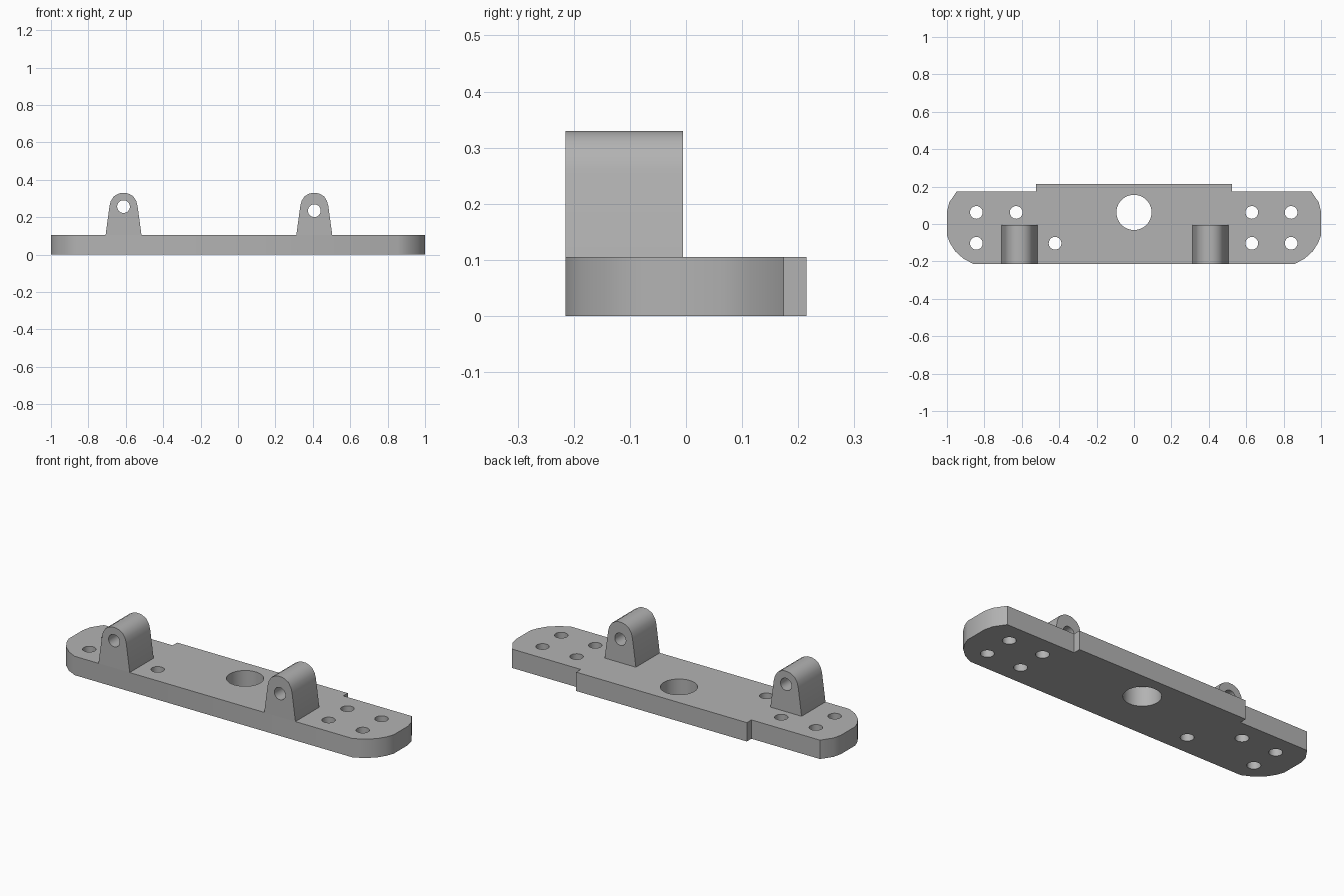
import bpy
import bmesh
import math
from mathutils import Matrix

if "Cube" in bpy.data.objects:
    bpy.data.objects.remove(bpy.data.objects["Cube"])

GREY = (0.45, 0.45, 0.45, 1)
THICK = 0.105
FRONT, BACK = -0.215, 0.215
HOLE_R = 0.034

metal = bpy.data.materials.new("plain grey")
metal.use_nodes = True
metal.diffuse_color = GREY
metal.node_tree.nodes["Principled BSDF"].inputs["Base Color"].default_value = GREY


def prism(name, points, depth):
    """Extrude a closed xy outline upward by depth."""
    bm = bmesh.new()
    face = bm.faces.new([bm.verts.new((x, y, 0)) for x, y in points])
    top = bmesh.ops.extrude_face_region(bm, geom=[face])["geom"]
    verts = [v for v in top if isinstance(v, bmesh.types.BMVert)]
    bmesh.ops.translate(bm, verts=verts, vec=(0, 0, depth))
    bmesh.ops.recalc_face_normals(bm, faces=bm.faces)
    mesh = bpy.data.meshes.new(name)
    bm.to_mesh(mesh)
    bm.free()
    mesh.materials.append(metal)
    obj = bpy.data.objects.new(name, mesh)
    bpy.context.collection.objects.link(obj)
    return obj


def drill(obj, holes):
    """Cut round holes (x, y, radius) through the local z of obj."""
    bm = bmesh.new()
    for x, y, r in holes:
        bmesh.ops.create_cone(bm, cap_ends=True, segments=40, radius1=r, radius2=r,
                              depth=2, matrix=Matrix.Translation((x, y, 0)))
    mesh = bpy.data.meshes.new("drill")
    bm.to_mesh(mesh)
    bm.free()
    mesh.materials.append(metal)
    cutter = bpy.data.objects.new("drill", mesh)
    bpy.context.collection.objects.link(cutter)
    cutter.hide_render = True
    mod = obj.modifiers.new("holes", "BOOLEAN")
    mod.operation, mod.solver, mod.object = "DIFFERENCE", "EXACT", cutter
    bpy.ops.object.select_all(action="DESELECT")
    bpy.context.view_layer.objects.active = obj
    obj.select_set(True)
    bpy.ops.object.modifier_apply(modifier=mod.name)
    bpy.data.objects.remove(cutter)
    bpy.ops.object.shade_smooth_by_angle(angle=math.radians(32))


# Base plate: rounded ends, raised step along the middle of the back edge
half = [(0.855, FRONT), (0.91, -0.187), (0.957, -0.145), (0.985, -0.1), (1, -0.06),
        (1, 0.065), (0.988, 0.115), (0.947, 0.175), (0.525, 0.175), (0.525, BACK)]
plate = prism("base_plate", half + [(-x, y) for x, y in reversed(half)], THICK)
rear, front = 0.062, -0.103
bolts = [(-0.843, rear), (-0.63, rear), (-0.843, front), (-0.422, front),
         (0.63, rear), (0.84, rear), (0.63, front), (0.84, front)]
drill(plate, [(x, y, HOLE_R) for x, y in bolts] + [(0, rear, 0.094)])

# Upright lugs: tapered sides and a rounded top, drilled front to back
lug_half = [(0.096, 0), (0.075, 0.155), (0.068, 0.182), (0.052, 0.207),
            (0.03, 0.22), (0.012, 0.225)]
lug_outline = lug_half + [(-x, z) for x, z in reversed(lug_half)]
for name, x, hole_z in (("right_lug", -0.612, 0.257), ("left_lug", 0.408, 0.235)):
    lug = prism(name, lug_outline, 0.21)
    drill(lug, [(0, hole_z - THICK, HOLE_R)])
    lug.data.transform(Matrix.Translation((x, -0.005, THICK))
                       @ Matrix.Rotation(math.pi / 2, 4, "X"))
